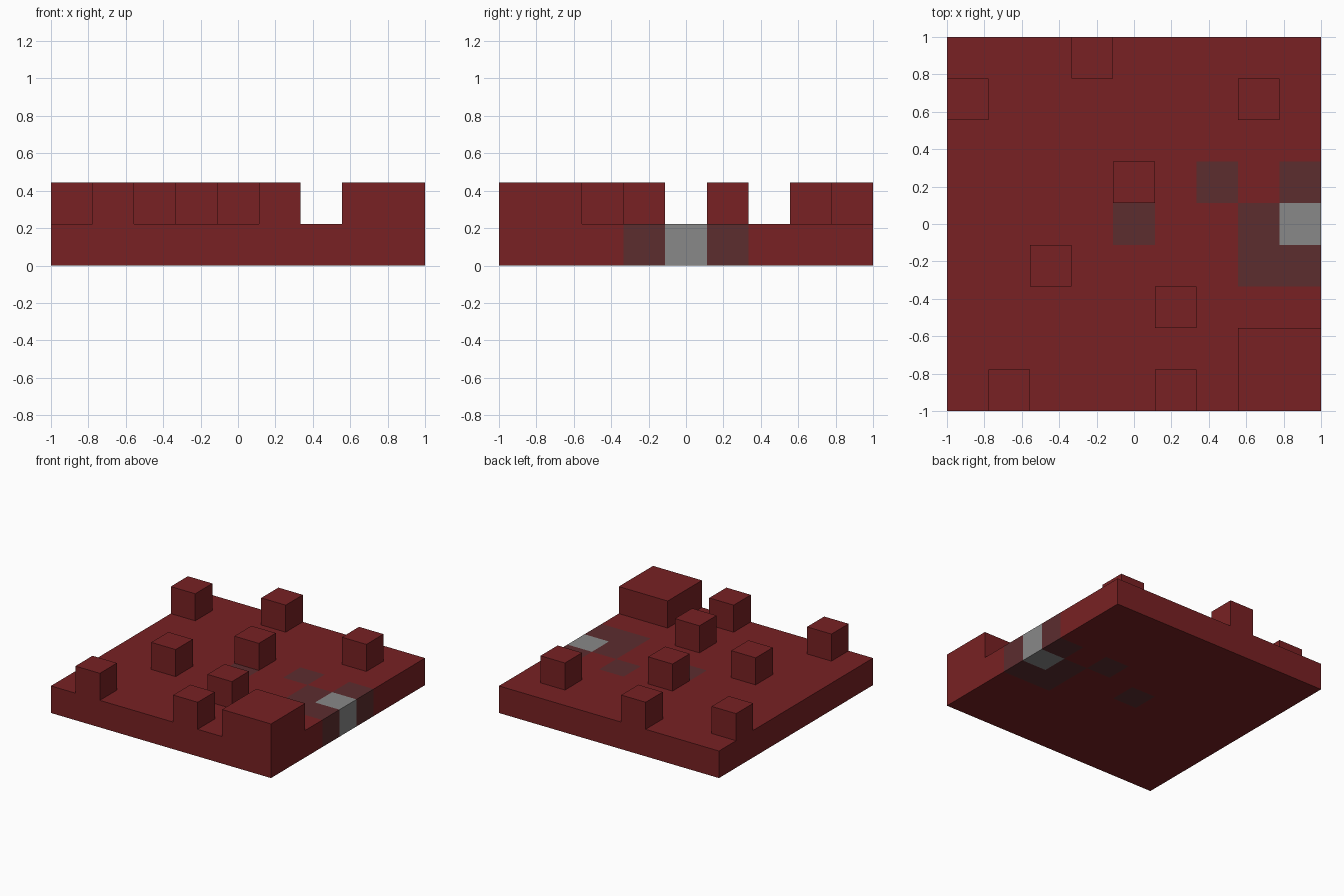
import bpy
import bmesh
from mathutils import Vector

old = bpy.data.objects.get("Cube")
if old:
    bpy.data.objects.remove(old, do_unlink=True)

N = 9            # cells along each side
S = 2 / N        # cell size


def material(name, rgb):
    m = bpy.data.materials.new(name)
    m.use_nodes = True
    m.diffuse_color = (*rgb, 1)
    bsdf = next(n for n in m.node_tree.nodes if n.type == 'BSDF_PRINCIPLED')
    bsdf.inputs["Base Color"].default_value = (*rgb, 1)
    bsdf.inputs["Roughness"].default_value = 0.9
    return m


mats = [material("deep red", (0.188, 0.0152, 0.0168)),
        material("dull brown red", (0.107, 0.026, 0.028)),
        material("mid grey", (0.246, 0.246, 0.246))]

# Coloured cells that run right through the slab: (column, row)
brown = {(4, 4), (6, 5), (8, 5), (7, 4), (7, 3), (8, 3)}
grey = {(8, 4)}

# Parts as sets of cells: (column, row, layer)
knobs = [(0, 7), (3, 8), (7, 7), (4, 5), (2, 3), (5, 2), (1, 0), (5, 0)]
parts = {"base_slab": {(x, y, 0) for x in range(N) for y in range(N)},
         "corner_block": {(x, y, 1) for x in (7, 8) for y in (0, 1)}}
for i, (x, y) in enumerate(knobs, 1):
    parts[f"raised_cube_{i}"] = {(x, y, 1)}
solid = set().union(*parts.values())


def colour_of(cell):
    if cell[2] == 0 and cell[:2] in grey:
        return 2
    return 1 if cell[2] == 0 and cell[:2] in brown else 0


def build(name, cells):
    """Make only the outer faces of a group of cells."""
    bm = bmesh.new()
    for cell in sorted(cells):
        centre = Vector(cell) + Vector((0.5, 0.5, 0.5))
        for axis in range(3):
            for sign in (-1, 1):
                step = [0, 0, 0]
                step[axis] = sign
                if tuple(c + d for c, d in zip(cell, step)) in solid:
                    continue
                n = Vector(step) / 2
                u = Vector([0.5 if k == (axis + 1) % 3 else 0 for k in range(3)])
                v = Vector([0.5 if k == (axis + 2) % 3 else 0 for k in range(3)]) * sign
                corners = (-u - v, u - v, u + v, v - u)
                face = bm.faces.new([bm.verts.new((centre + n + c) * S) for c in corners])
                face.material_index = colour_of(cell)
    bmesh.ops.remove_doubles(bm, verts=bm.verts, dist=S / 100)
    # Join coplanar faces of the same colour
    bmesh.ops.dissolve_limit(bm, angle_limit=0.01, verts=bm.verts, edges=bm.edges,
                             delimit={'MATERIAL'})
    bmesh.ops.triangulate(bm, faces=[f for f in bm.faces if len(f.verts) > 4])
    bmesh.ops.translate(bm, verts=bm.verts, vec=(-1, -1, 0))
    mesh = bpy.data.meshes.new(name)
    bm.to_mesh(mesh)
    bm.free()
    for m in mats:
        mesh.materials.append(m)
    obj = bpy.data.objects.new(name, mesh)
    bpy.context.collection.objects.link(obj)


for name, cells in parts.items():
    build(name, cells)
